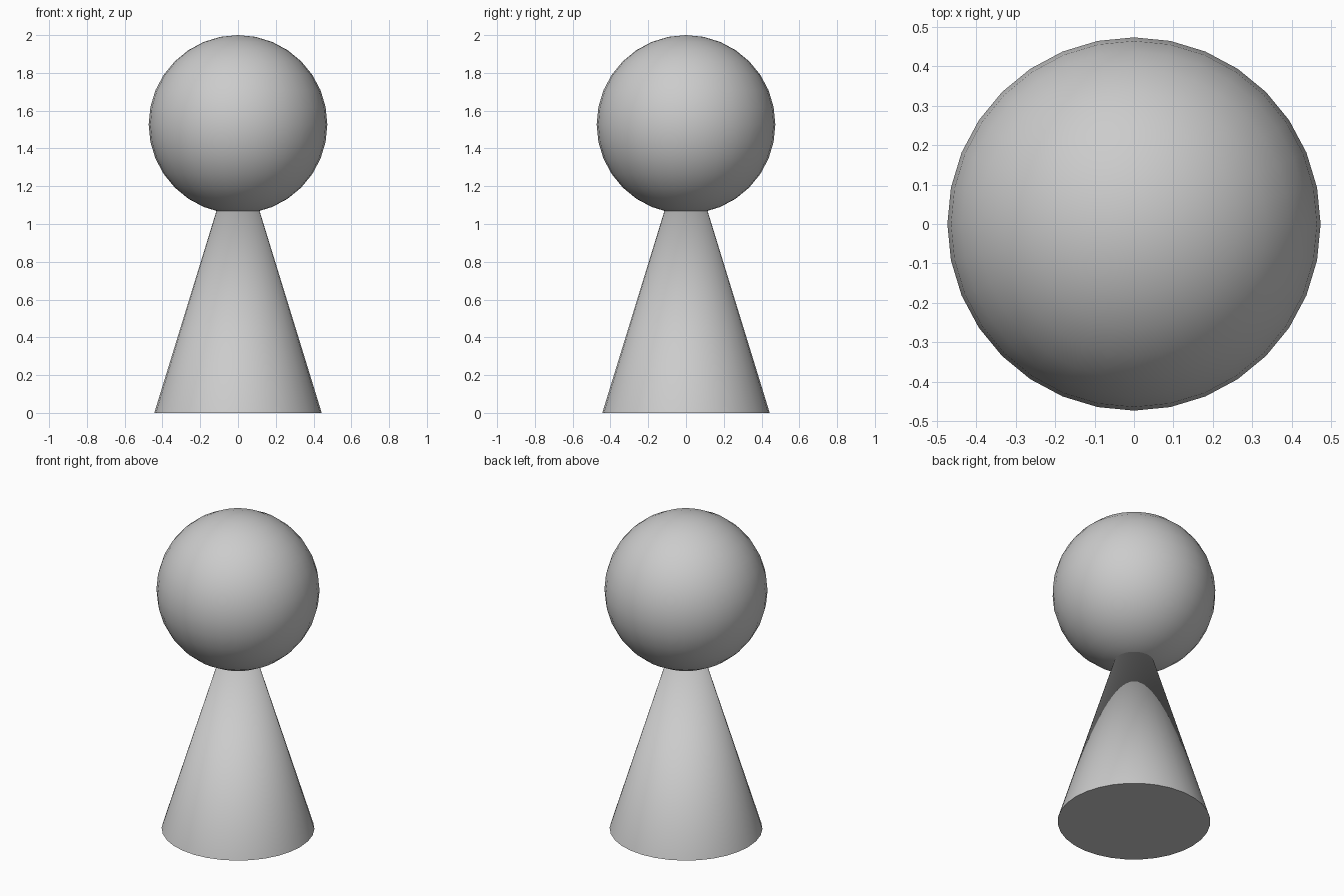
import bpy, math

if "Cube" in bpy.data.objects:
    bpy.data.objects.remove(bpy.data.objects["Cube"])

HEAD_R = 0.473
BASE_R = 0.443
APEX_Z = 1.44


def smooth(name):
    obj = bpy.context.object
    obj.name = name
    bpy.ops.object.shade_smooth_by_angle(angle=math.radians(30))
    return obj


# Tapered body, its tip buried in the ball
bpy.ops.mesh.primitive_cone_add(vertices=32, radius1=BASE_R, radius2=0,
                                depth=APEX_Z, location=(0, 0, APEX_Z / 2))
smooth("cone_body")

# Ball head
bpy.ops.mesh.primitive_uv_sphere_add(segments=32, ring_count=16, radius=HEAD_R,
                                     location=(0, 0, 2 - HEAD_R))
smooth("ball_head")
